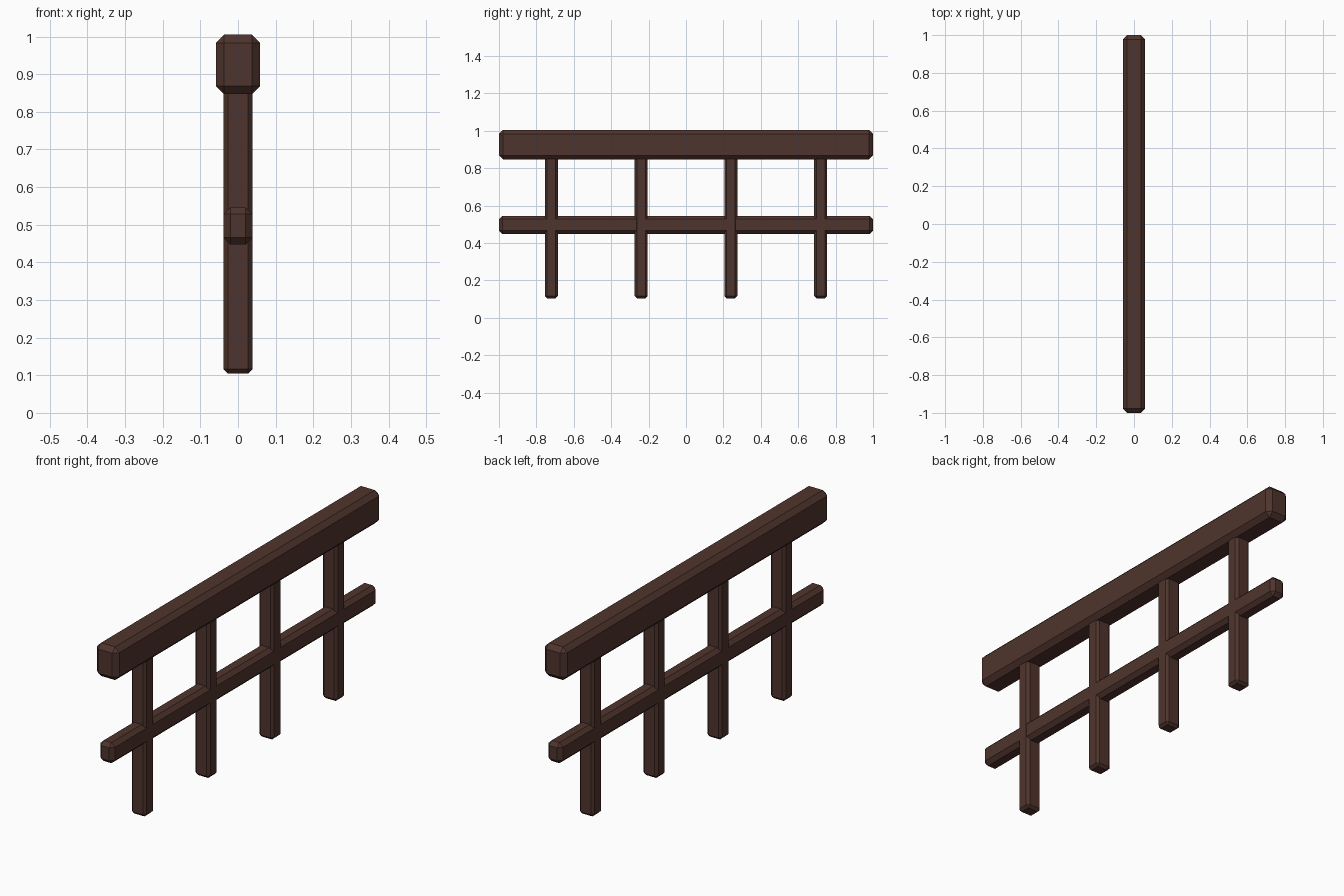
import bpy, bmesh

if "Cube" in bpy.data.objects:
    bpy.data.objects.remove(bpy.data.objects["Cube"])

wood = bpy.data.materials.new("dark brown wood")
wood.diffuse_color = (0.078, 0.034, 0.026, 1)
wood.use_nodes = True
wood.node_tree.nodes["Principled BSDF"].inputs["Base Color"].default_value = wood.diffuse_color


def chamfered_box(name, center, size, chamfer):
    """Box with every edge cut by a single flat chamfer."""
    bm = bmesh.new()
    bmesh.ops.create_cube(bm, size=1)
    bmesh.ops.scale(bm, vec=size, verts=bm.verts)
    bmesh.ops.bevel(bm, geom=bm.edges[:], offset=chamfer, segments=1,
                    affect='EDGES', clamp_overlap=True)
    mesh = bpy.data.meshes.new(name)
    bm.to_mesh(mesh)
    bm.free()
    mesh.materials.append(wood)
    obj = bpy.data.objects.new(name, mesh)
    obj.location = center
    bpy.context.collection.objects.link(obj)
    return obj


# Thick handrail on top
chamfered_box("top_rail", (0, 0, 0.926), (0.118, 2.0, 0.158), 0.022)

# Thinner middle rail
chamfered_box("middle_rail", (0, 0, 0.497), (0.077, 2.0, 0.098), 0.018)

# Four evenly spaced posts, running up into the handrail
post_bottom, post_top = 0.105, 0.90
for i in range(4):
    y = -0.72 + 0.48 * i
    chamfered_box(f"post_{i + 1}", (0, y, (post_bottom + post_top) / 2),
                  (0.078, 0.07, post_top - post_bottom), 0.012)
